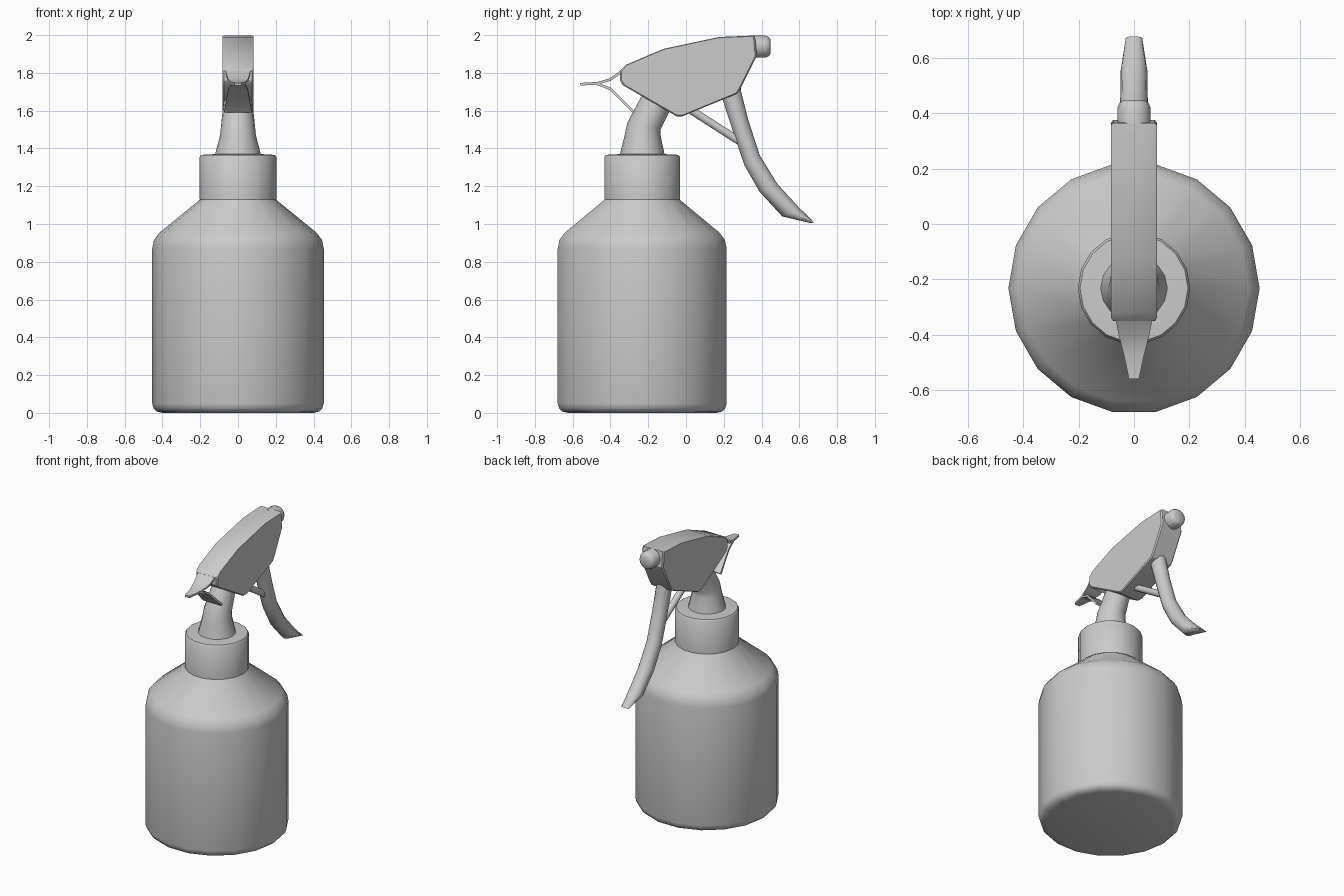
import bpy, bmesh
from math import sin, cos, pi, radians
from mathutils import Vector

if "Cube" in bpy.data.objects:
    bpy.data.objects.remove(bpy.data.objects["Cube"])

AXIS_Y = -0.232  # bottle axis


def finish(name, bm, angle=40):
    bmesh.ops.recalc_face_normals(bm, faces=bm.faces)
    mesh = bpy.data.meshes.new(name)
    bm.to_mesh(mesh)
    bm.free()
    ob = bpy.data.objects.new(name, mesh)
    bpy.context.collection.objects.link(ob)
    bpy.ops.object.select_all(action='DESELECT')
    ob.select_set(True)
    bpy.context.view_layer.objects.active = ob
    bpy.ops.object.shade_smooth_by_angle(angle=radians(angle))
    return ob


def loft(name, rings, angle=40):
    """Skin a list of equal-length closed rings and cap both ends."""
    bm = bmesh.new()
    loops = [[bm.verts.new(p) for p in ring] for ring in rings]
    n = len(loops[0])
    for a, b in zip(loops, loops[1:]):
        for i in range(n):
            j = (i + 1) % n
            bm.faces.new((a[i], a[j], b[j], b[i]))
    bm.faces.new(loops[0])
    bm.faces.new(loops[-1])
    return finish(name, bm, angle)


def ring(y, z, rx, rv, v, n):
    """Ellipse around (0, y, z): rx along x, rv along the yz direction v."""
    v = Vector((0, v[0], v[1])).normalized()
    return [Vector((rx * cos(t), y, z)) + v * rv * sin(t)
            for t in (2 * pi * i / n for i in range(n))]


def lathe(name, profile, n):
    return loft(name, [ring(AXIS_Y, z, r, r, (1, 0), n) for r, z in profile])


def blade(name, edge_path, thick, angle=40):
    """Thin plate along (y, z, half width) points."""
    rings = []
    for i, (y, z, w) in enumerate(edge_path):
        a, b = edge_path[max(i - 1, 0)], edge_path[min(i + 1, len(edge_path) - 1)]
        d = Vector((0, b[0] - a[0], b[1] - a[1])).normalized()
        nrm = Vector((0, -d.z, d.y)) * thick / 2
        c = Vector((0, y, z))
        x = Vector((w, 0, 0))
        rings.append([c - x - nrm, c + x - nrm, c + x + nrm, c - x + nrm])
    return loft(name, rings, angle)


# bottle body and screw cap
lathe("bottle", [(0.40, 0), (0.43, 0.008), (0.447, 0.025), (0.454, 0.05), (0.454, 0.87),
                 (0.445, 0.915), (0.415, 0.955), (0.20, 1.13), (0.19, 1.16)], 18)
lathe("screw_cap", [(0.203, 1.13), (0.203, 1.355), (0.195, 1.366), (0.12, 1.37)], 18)

# leaning neck
loft("neck", [ring(y, z, rx, rv, v, 16) for y, z, rx, rv, v in (
    (AXIS_Y, 1.36, 0.123, 0.12, (1, 0)),
    (-0.23, 1.47, 0.095, 0.095, (1, 0.02)),
    (-0.222, 1.52, 0.09, 0.09, (1, -0.2)),
    (-0.17, 1.62, 0.079, 0.085, (1, -0.45)),
    (-0.12, 1.72, 0.07, 0.08, (1, -0.5)))])

# pump head
profile = [(-0.35, 1.81), (-0.32, 1.842), (-0.12, 1.927), (0.175, 1.99), (0.365, 1.998),
           (0.375, 1.89), (0.29, 1.72), (0.27, 1.69), (-0.02, 1.57), (-0.05, 1.57),
           (-0.335, 1.735), (-0.35, 1.76)]
cy, cz = 0.04, 1.82
rings = []
for x, s in ((-0.083, 0.975), (-0.075, 1), (0.075, 1), (0.083, 0.975)):
    rings.append([(x, cy + (y - cy) * s, cz + (z - cz) * s) for y, z in profile])
loft("pump_head", rings, 30)

# nozzle
loft("nozzle", [ring(y, 1.939, r, r, (0, 1), 14) for y, r in (
    (0.34, 0.06), (0.42, 0.06), (0.438, 0.052), (0.447, 0.04))])

# trigger: (rear edge y, z), (front edge y, z), half width
trigger = [((0.17, 1.72), (0.29, 1.78), 0.048), ((0.195, 1.655), (0.29, 1.71), 0.05),
           ((0.26, 1.455), (0.33, 1.55), 0.05), ((0.31, 1.31), (0.39, 1.365), 0.05),
           ((0.39, 1.17), (0.485, 1.21), 0.05), ((0.51, 1.04), (0.60, 1.085), 0.048),
           ((0.665, 1.004), (0.678, 1.01), 0.03)]
loft("trigger", [ring((a[0] + b[0]) / 2, (a[1] + b[1]) / 2, w,
                      (Vector(b) - Vector(a)).length / 2,
                      (b[0] - a[0], b[1] - a[1]), 12) for a, b, w in trigger])

# piston rod between head and trigger
loft("piston_rod", [ring(y, z, 0.022, 0.022, (0.55, 0.84), 10)
                    for y, z in ((0.0, 1.62), (0.28, 1.44))])

# forked tail behind the head
blade("tail_upper", [(-0.33, 1.815, 0.068), (-0.40, 1.765, 0.055),
                     (-0.47, 1.745, 0.037), (-0.56, 1.74, 0.018)], 0.014)
blade("tail_lower", [(-0.47, 1.742, 0.037), (-0.40, 1.715, 0.052), (-0.28, 1.595, 0.073)], 0.014)
